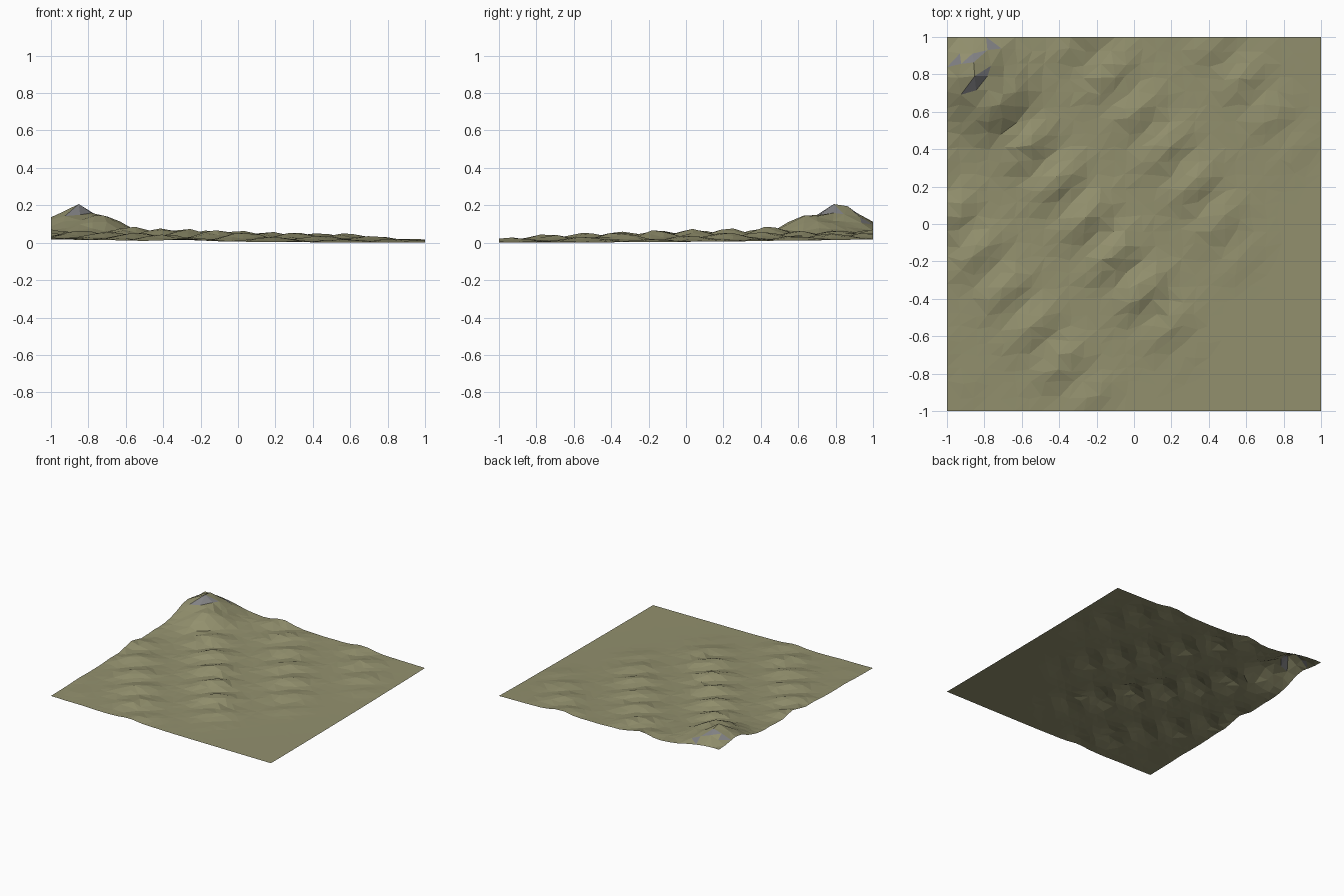
import bpy, bmesh, math, random

if "Cube" in bpy.data.objects:
    bpy.data.objects.remove(bpy.data.objects["Cube"])

random.seed(4)
N = 27  # grid cells per side


def wave(t, peak, period):
    return 0.5 + 0.5 * math.cos(2 * math.pi * (t - peak) / period)


def ramp(t, start, end):
    return min(1, max(0, (t - start) / (end - start)))


def height(x, y):
    u, v = x + y, y - x
    # ground rising gently towards the back left corner
    base = 0.021 * math.exp(1.0 * v) if v < 0 else 0.021 + 0.014 * v
    # rows of small ridges gathered into diagonal columns
    column = wave(u - 0.14 * v, -0.27, 0.82) ** 1.2
    row = 0.2 + 0.8 * wave(v + 0.06 * u, 1.68, 0.35)
    fade = ramp(v - 0.35 * max(0, u), -1.1, -0.4) * ramp(abs(u), 1.85, 1.3)
    strength = 1 - 0.35 * min(1, abs(u + 0.2))
    ridges = 0.052 * column * row * fade * strength * (1 - 0.4 * ramp(v, 1.7, 2))
    # corner mountain with a shoulder
    peak = 0.112 * math.exp(-((v - 1.64) / 0.36) ** 2 - ((u + 0.06) / 0.34) ** 2)
    return base + ridges + peak


def material(name, color):
    m = bpy.data.materials.new(name)
    m.diffuse_color = color
    m.use_nodes = True
    m.node_tree.nodes["Principled BSDF"].inputs["Base Color"].default_value = m.diffuse_color
    return m


# irregular triangulated ground sheet
bm = bmesh.new()
step = 2 / N
grid = []
for j in range(N + 1):
    line = []
    for i in range(N + 1):
        x, y = -1 + i * step, -1 + j * step
        if 0 < i < N:
            x += random.uniform(-0.2, 0.2) * step
        if 0 < j < N:
            y += random.uniform(-0.2, 0.2) * step
        z = height(x, y)
        z += random.uniform(-0.12, 0.12) * max(0, z - 0.08)  # craggy summit
        line.append(bm.verts.new((x, y, z)))
    grid.append(line)
for j in range(N):
    for i in range(N):
        a, b = grid[j][i], grid[j][i + 1]
        c, d = grid[j + 1][i + 1], grid[j + 1][i]
        # diagonals mostly follow the ridges
        if random.random() < 0.75:
            tris = ((a, b, c), (a, c, d))
        else:
            tris = ((a, b, d), (b, c, d))
        for t in tris:
            bm.faces.new(t)
low = min(v.co.z for v in bm.verts)
for v in bm.verts:
    v.co.z -= low
bm.normal_update()

# bare rock on steep high faces
for f in bm.faces:
    f.smooth = False
    if f.calc_center_median().z > 0.1 and f.normal.z < 0.83:
        f.material_index = 1

mesh = bpy.data.meshes.new("terrain")
bm.to_mesh(mesh)
bm.free()
mesh.materials.append(material("dry_grass", (0.29, 0.28, 0.155, 1)))
mesh.materials.append(material("rock", (0.22, 0.22, 0.23, 1)))
bpy.context.collection.objects.link(bpy.data.objects.new("terrain", mesh))
